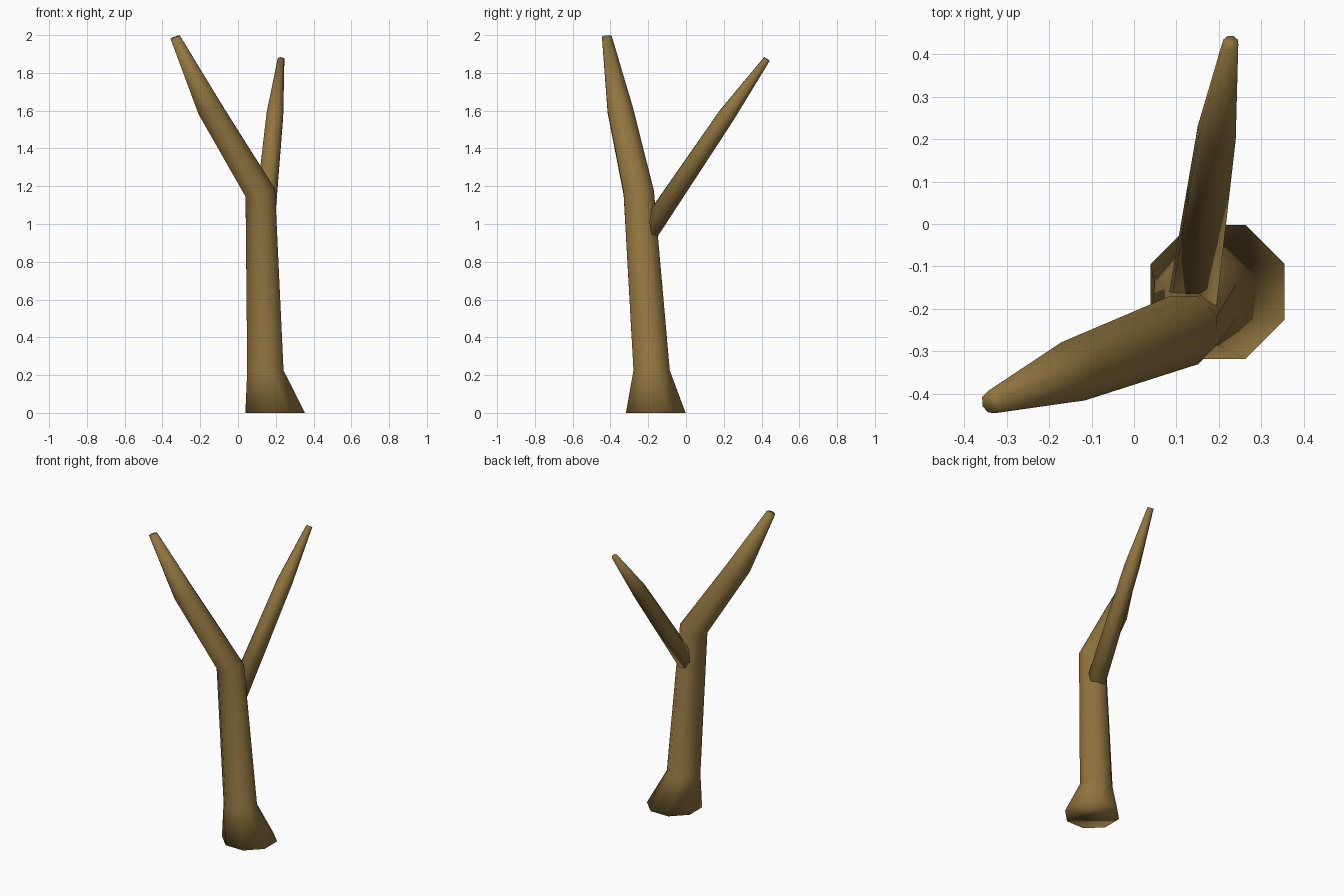
import bpy, bmesh, math
from mathutils import Vector

if "Cube" in bpy.data.objects:
    bpy.data.objects.remove(bpy.data.objects["Cube"])

bark = bpy.data.materials.new("bark")
bark.diffuse_color = (0.28, 0.175, 0.05, 1)
bark.use_nodes = True
bark.node_tree.nodes["Principled BSDF"].inputs["Base Color"].default_value = bark.diffuse_color


def limb(name, rings, sides=8):
    """Skin a capped tube through rings of (centre, radius, normal)."""
    bm = bmesh.new()
    loops = []
    for centre, radius, normal in rings:
        turn = Vector((0, 0, 1)).rotation_difference(Vector(normal))
        loop = []
        for i in range(sides):
            a = 2 * math.pi * (i + 0.5) / sides
            p = Vector((radius * math.cos(a), radius * math.sin(a), 0))
            loop.append(bm.verts.new(Vector(centre) + turn @ p))
        loops.append(loop)
    for low, high in zip(loops, loops[1:]):
        for i in range(sides):
            j = (i + 1) % sides
            bm.faces.new((low[i], low[j], high[j], high[i]))
    bm.faces.new(loops[0][::-1])
    bm.faces.new(loops[-1])
    for f in bm.faces:
        f.smooth = True
    mesh = bpy.data.meshes.new(name)
    bm.to_mesh(mesh)
    bm.free()
    mesh.materials.append(bark)
    obj = bpy.data.objects.new(name, mesh)
    bpy.context.collection.objects.link(obj)
    return obj


# Trunk: flared foot, straight bole, then bending into the main bough
limb("trunk", [
    ((0.197, -0.16, 0.0), 0.171, (0, 0, 1)),
    ((0.145, -0.182, 0.225), 0.104, (0, 0, 1)),
    ((0.118, -0.25, 1.165), 0.087, (-0.25, -0.03, 1)),
    ((-0.143, -0.347, 1.60), 0.074, (-0.25, -0.05, 1)),
    ((-0.333, -0.419, 1.99), 0.028, (-0.35, -0.1, 1)),
])

# Side branch: starts inside the bole and leans backwards
limb("side_branch", [
    ((0.136, -0.197, 0.965), 0.060, (0.1, 0.55, 0.83)),
    ((0.195, 0.215, 1.575), 0.048, (0.08, 0.56, 0.83)),
    ((0.228, 0.428, 1.873), 0.019, (0.08, 0.55, 0.83)),
])
